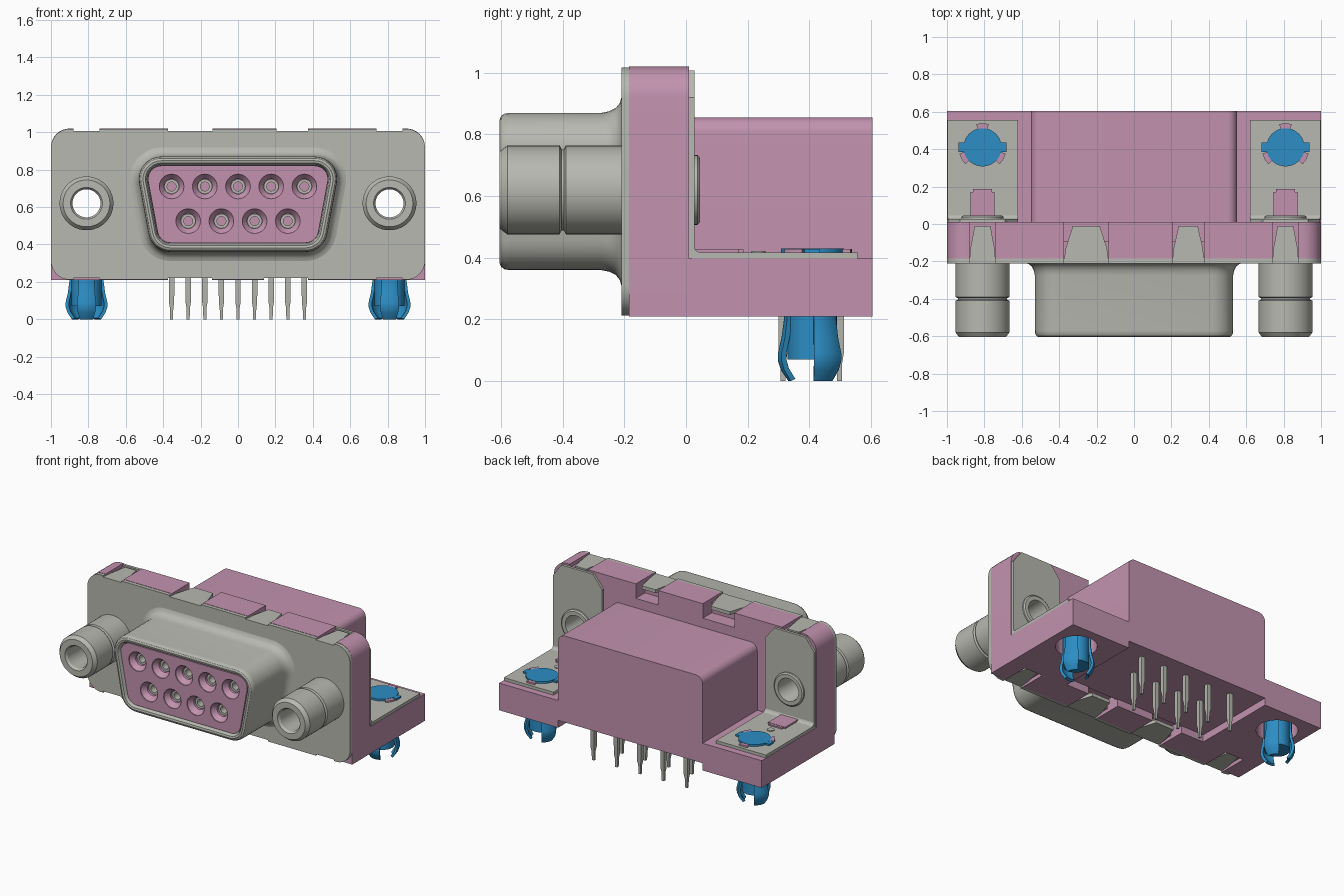
import bpy, bmesh, math
from mathutils import Vector

if "Cube" in bpy.data.objects:
    bpy.data.objects.remove(bpy.data.objects["Cube"])


def material(name, rgb):
    m = bpy.data.materials.new(name)
    m.use_nodes = True
    col = (*rgb, 1)
    m.diffuse_color = col
    b = m.node_tree.nodes["Principled BSDF"]
    b.inputs["Base Color"].default_value = col
    b.inputs["Roughness"].default_value = 0.5
    return m


PINK = material("pink plastic", (0.54, 0.29, 0.43))
GREY = material("warm grey metal", (0.48, 0.48, 0.44))
BLUE = material("blue metal", (0.025, 0.27, 0.56))
made = []


def skin(name, rings, mat, wrap=False):
    """Join equal rings of points; cap the ends unless wrapped."""
    bm = bmesh.new()
    vs = [[bm.verts.new(p) for p in r] for r in rings]
    n = len(vs[0])
    for i in range(len(vs) if wrap else len(vs) - 1):
        a, b = vs[i], vs[(i + 1) % len(vs)]
        for j in range(n):
            k = (j + 1) % n
            bm.faces.new((a[j], a[k], b[k], b[j]))
    if not wrap:
        bm.faces.new(vs[0])
        bm.faces.new(vs[-1])
    bmesh.ops.recalc_face_normals(bm, faces=bm.faces[:])
    me = bpy.data.meshes.new(name)
    bm.to_mesh(me)
    bm.free()
    me.materials.append(mat)
    ob = bpy.data.objects.new(name, me)
    bpy.context.collection.objects.link(ob)
    made.append(ob)
    return ob


def prism(name, pts, axis, a, b, mat):
    put = {"x": lambda u, v, t: (t, u, v), "y": lambda u, v, t: (u, t, v),
           "z": lambda u, v, t: (u, v, t)}[axis]
    return skin(name, [[put(u, v, t) for u, v in pts] for t in (a, b)], mat)


def rect(x0, x1, z0, z1, top=0, bottom=0, n=8):
    """Rectangle with rounded top and bottom corners."""
    pts = []
    for cx, cz, sx, sz, r, q in ((x1, z1, -1, -1, top, 0), (x0, z1, 1, -1, top, 1),
                                 (x0, z0, 1, 1, bottom, 2), (x1, z0, -1, 1, bottom, 3)):
        for i in range(n + 1 if r else 1):
            t = math.pi / 2 * (q + i / n)
            pts.append((cx + sx * r + r * math.cos(t), cz + sz * r + r * math.sin(t)))
    return pts


def box(name, x0, x1, y0, y1, z0, z1, mat):
    return prism(name, rect(x0, x1, y0, y1), "z", z0, z1, mat)


def circle(cx, cy, r, n=40):
    return [(cx + r * math.cos(2 * math.pi * i / n), cy + r * math.sin(2 * math.pi * i / n))
            for i in range(n)]


def lathe(name, prof, centre, axis, mat, a0=0, a1=360, n=48):
    """Turn a closed (radius, height) profile about a y or z axis."""
    full = a1 - a0 >= 360
    rings = []
    for i in range(n if full else n + 1):
        t = math.radians(a0 + (a1 - a0) * i / n)
        c, s = math.cos(t), math.sin(t)
        rings.append([Vector(centre) + Vector((r * c, h, r * s) if axis == "y" else (r * c, r * s, h))
                      for r, h in prof])
    return skin(name, rings, mat, full)


def cut(ob, cutter, keep=False):
    m = ob.modifiers.new("cut", "BOOLEAN")
    m.operation, m.solver, m.object = "DIFFERENCE", "EXACT", cutter
    bpy.context.view_layer.update()
    me = bpy.data.meshes.new_from_object(ob.evaluated_get(bpy.context.evaluated_depsgraph_get()))
    ob.modifiers.clear()
    ob.data = me
    if not keep:
        made.remove(cutter)
        bpy.data.objects.remove(cutter)


def d_ring(r, y, n=8):
    """D outline: a trapezoid core grown by radius r."""
    core = [(0.41, 0.75), (-0.41, 0.75), (-0.36, 0.48), (0.36, 0.48)]
    tilt = math.degrees(math.atan2(0.05, 0.27))
    spans = [(-tilt, 90), (90, 180 + tilt), (180 + tilt, 270), (270, 360 - tilt)]
    pts = []
    for (cx, cz), (a, b) in zip(core, spans):
        for i in range(n + 1):
            t = math.radians(a + (b - a) * i / n)
            pts.append((cx + r * math.cos(t), y, cz + r * math.sin(t)))
    return pts


# Plastic flange, metal face plate
flange = prism("flange_body", rect(-1, 1, 0.21, 1.02, top=0.1), "y", -0.185, 0.01, PINK)
plate = prism("face_plate", rect(-1, 1, 0.212, 1.018, 0.1, 0.1), "y", -0.21, -0.185, GREY)

# Folded tabs in slots along the top and bottom edges
top_tabs = [(-0.88, -0.74, 0), (-0.375, -0.135, 1), (0.205, 0.375, 1), (0.74, 0.88, 0)]
low_tabs = [(-0.88, -0.74, 0), (-0.375, -0.14, 1), (0.14, 0.375, 1), (0.74, 0.88, 0)]
for label, tabs, z0, z1, n0, n1, t0, t1 in (
        ("top", top_tabs, 0.995, 1.1, 0.92, 1.1, 0.985, 1.008),
        ("bottom", low_tabs, 0.1, 0.235, 0.1, 0.30, 0.222, 0.245)):
    for x0, x1, pocket in tabs:
        cut(flange, box("slot", x0, x1, -0.3, 0.1, z0, z1, PINK))
        cut(plate, box("nick", x0, x1, -0.3, 0.1, t1 if label == "top" else 0.1,
                       1.1 if label == "top" else t0, GREY))
        if pocket:
            cut(flange, box("pocket", x0, x1, -0.09, 0.1, n0, n1, PINK))
        e = 0.2 * (x1 - x0)
        prism(label + "_tab", [(x0, -0.2), (x1, -0.2), (x1 - 0.2 * e, -0.13), (x1 - e, -0.01),
                               (x0 + e, -0.01), (x0 + 0.2 * e, -0.13)], "z", t0, t1, GREY)

# D-shaped shell with a flared root
skin("d_shell", [d_ring(r, y) for r, y in (
    (0.066, -0.2), (0.072, -0.55), (0.077, -0.59), (0.085, -0.602), (0.098, -0.605),
    (0.11, -0.6), (0.118, -0.588), (0.12, -0.57), (0.12, -0.275), (0.125, -0.25),
    (0.136, -0.228), (0.152, -0.215), (0.172, -0.209), (0.172, -0.2))], GREY, wrap=True)

# Socket insert with nine countersunk contacts
insert = skin("socket_insert", [d_ring(0.074, -0.195), d_ring(0.071, -0.588)], PINK)
pitch = 0.1775
contacts = [((i - 2) * pitch, 0.71) for i in range(5)] + [((i - 1.5) * pitch, 0.525) for i in range(4)]
for x, z in contacts:
    rings = [[(u, y, v) for u, v in circle(x, z, r, 28)]
             for r, y in ((0.066, -0.62), (0.066, -0.582), (0.04, -0.55), (0.04, -0.4))]
    cut(insert, skin("hole", rings, PINK))
    lathe("contact_socket", [(0.024, -0.535), (0.039, -0.535), (0.039, -0.41), (0.024, -0.41)],
          (x, 0, z), "y", GREY, n=24)

# Rear housing block
prism("rear_housing", rect(-0.55, 0.55, 0.26, 0.855, top=0.05), "y", 0, 0.605, PINK)

# Solder pins in two rows
for i in range(9):
    x, y = (i - 4) * pitch / 2, 0.315 if i % 2 else 0.498
    skin("solder_pin", [[(x + a * w, y + b * w, z) for a, b in ((1, 1), (-1, 1), (-1, -1), (1, -1))]
                        for z, w in ((0.3, 0.015), (0.09, 0.014), (0.06, 0.009), (0, 0.008))], GREY)

for s, side in ((-1, "right"), (1, "left")):
    cx, cz, cy = 0.81 * s, 0.62, 0.41

    def span(a, b):
        return sorted((a * s, b * s))

    # Mounting ear with a round pocket below
    ear = box(side + "_ear", *span(0.55, 1), 0, 0.605, 0.21, 0.397, PINK)
    cut(ear, prism("pocket", circle(cx, cy, 0.13), "z", 0.1, 0.36, PINK))

    # Angle bracket
    upright = prism(side + "_bracket_upright",
                    [(u * s, v) for u, v in ((0.62, 0.398), (0.995, 0.398), (0.995, 0.92),
                                             (0.93, 1.008), (0.69, 1.008), (0.62, 0.92))],
                    "y", 0.008, 0.027, GREY)
    box(side + "_bracket_foot", *span(0.62, 0.998), 0.02, 0.557, 0.396, 0.417, GREY)
    prism(side + "_bracket_bend", [(0.026, 0.415), (0.05, 0.415), (0.036, 0.421), (0.03, 0.427),
                                   (0.026, 0.44)], "x", *span(0.62, 0.995), GREY)

    # Threaded standoff through flange and bracket, flared at the back
    bore = prism("bore", circle(cx, cz, 0.092, 48), "y", -0.5, 0.3, GREY)
    cut(flange, bore, True)
    cut(plate, bore, True)
    cut(upright, bore)
    lathe(side + "_standoff",
          [(0.085, -0.605), (0.125, -0.605), (0.144, -0.58), (0.144, -0.41), (0.132, -0.404),
           (0.132, -0.396), (0.144, -0.39), (0.144, -0.2), (0.1, -0.195), (0.1, 0.026),
           (0.113, 0.028), (0.113, 0.038), (0.104, 0.045), (0.078, 0.045), (0.075, 0.035),
           (0.075, -0.59)], (cx, 0, cz), "y", GREY)

    # Retaining nub and rivet on the bracket foot
    box(side + "_foot_nub", cx - 0.065, cx + 0.065, 0.027, 0.17, 0.41, 0.428, PINK)
    box(side + "_foot_nub_tip", cx - 0.05, cx + 0.05, 0.165, 0.187, 0.41, 0.426, PINK)
    prism(side + "_foot_rivet", circle(cx, 0.235, 0.023, 20), "z", 0.41, 0.422, GREY)

    # Board lock: cap, ears, shaft and three sprung prongs
    prism(side + "_lock_cap", circle(cx, cy, 0.102), "z", 0.41, 0.43, BLUE)
    box(side + "_lock_cap_ears", cx - 0.128, cx + 0.128, cy - 0.025, cy + 0.025, 0.41, 0.429, BLUE)
    prism(side + "_lock_shaft", circle(cx, cy, 0.08, 28), "z", 0.07, 0.415, BLUE)
    for a in (90, 210, 330):
        lathe(side + "_lock_keeper", [(0.095, 0.41), (0.128, 0.41), (0.128, 0.428), (0.095, 0.428)],
              (cx, cy, 0), "z", PINK, a - 15, a + 15, 4)
        lathe(side + "_lock_prong",
              [(0.092, 0.38), (0.092, 0.2), (0.1, 0.14), (0.112, 0.09), (0.112, 0.065),
               (0.102, 0.035), (0.078, 0.0), (0.062, 0.007), (0.086, 0.042), (0.094, 0.07),
               (0.094, 0.09), (0.083, 0.14), (0.074, 0.2), (0.074, 0.38)],
              (cx, cy, 0), "z", BLUE, a + 180 - 27, a + 180 + 27, 8)

# Smooth the rounded surfaces, keep the edges crisp
bpy.ops.object.select_all(action="DESELECT")
for ob in made:
    ob.select_set(True)
bpy.context.view_layer.objects.active = made[0]
bpy.ops.object.shade_smooth_by_angle(angle=math.radians(32))
